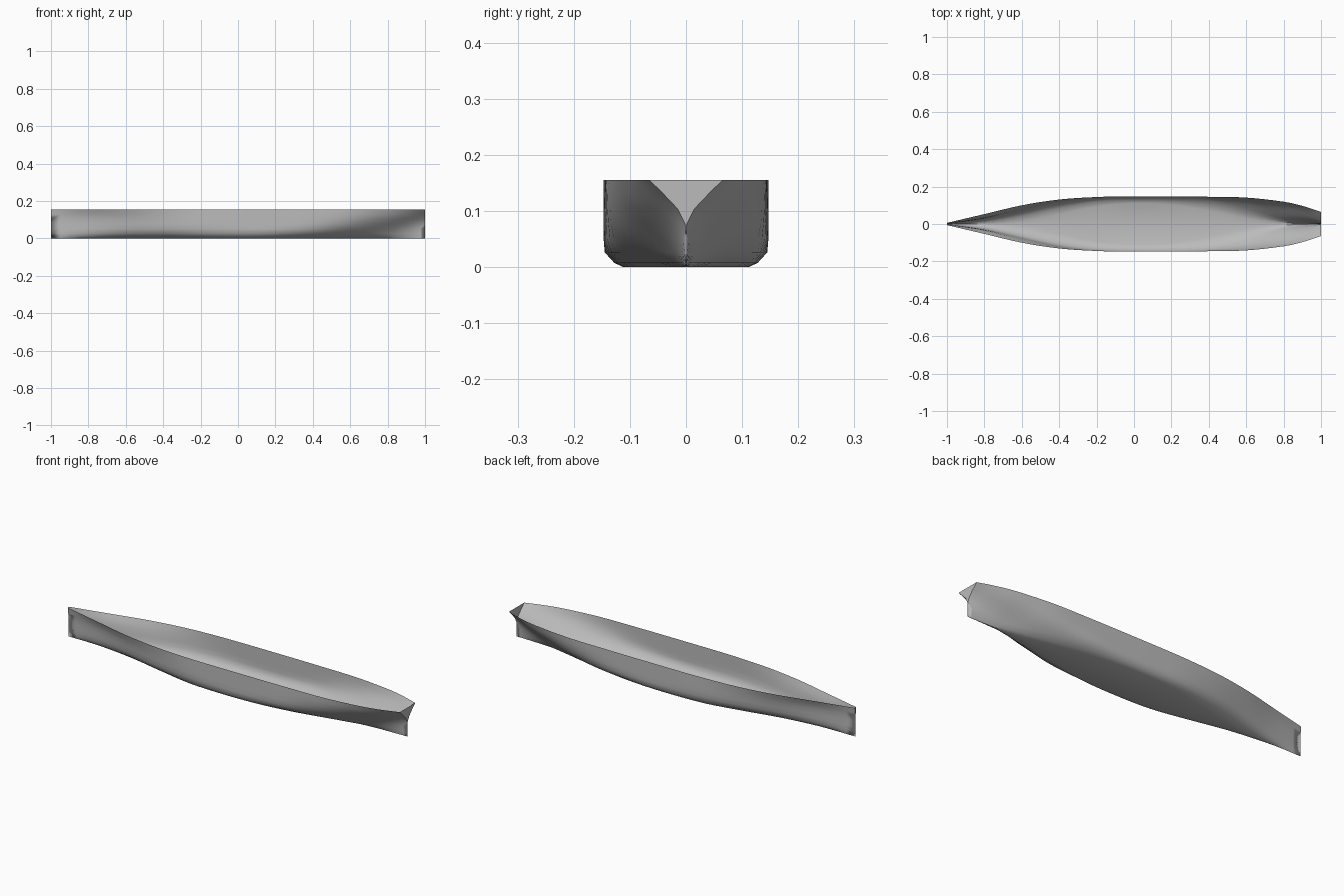
import bpy
import bmesh
import math
from mathutils import Vector

if "Cube" in bpy.data.objects:
    bpy.data.objects.remove(bpy.data.objects["Cube"], do_unlink=True)

HALF_BEAM = 0.147
HALF_BOTTOM = 0.111
DECK = 0.155
STEPS = 4

# Waterline heights as fractions of the deck height
levels = (0, .05, .17, .33, .5, .67, .83, 1)

# Station position: half-breadths from flat of bottom up to the deck edge
stations = {
    -1: (0, 0, 0, 0, 0, 0, .02, .04),
    -.8: (.02, .11, .18, .2, .21, .23, .27, .36),
    -.6: (.13, .28, .44, .5, .53, .56, .61, .68),
    -.4: (.47, .56, .73, .8, .82, .84, .86, .89),
    -.2: (.83, .81, .93, .97, .98, .98, .98, .98),
    0: (1, .87, .98, 1, 1, 1, 1, 1),
    .2: (.92, .83, .97, 1, 1, 1, 1, 1),
    .4: (.62, .66, .86, .96, .98, .99, .99, .99),
    .6: (.27, .38, .55, .74, .86, .92, .95, .96),
    .8: (.06, .11, .19, .32, .49, .65, .75, .81),
    .9: (.02, .04, .08, .14, .25, .41, .56, .66),
    1: (0, 0, 0, 0, .01, .1, .26, .44),
}


def section(x, breadths):
    """Half cross-section from the keel line out and up to the deck edge."""
    points = [Vector((x, 0, 0))]
    for i, (level, breadth) in enumerate(zip(levels, breadths)):
        beam = HALF_BEAM if i else HALF_BOTTOM
        points.append(Vector((x, breadth * beam, level * DECK)))
    return points


def blend(a, b, c, d, t):
    """Smooth curve between b and c, allowing for uneven station spacing."""
    span = c.x - b.x
    start = (c.y - a.y) / (c.x - a.x) * span
    end = (d.y - b.y) / (d.x - b.x) * span
    s = t * t * (3 - 2 * t)
    y = b.y + (c.y - b.y) * s
    y += start * t * (1 - t) ** 2 - end * t * t * (1 - t)
    return Vector((b.x + span * t, max(0, min(y, HALF_BEAM)), b.z))


def fair(sections):
    """Insert faired sections between the given stations."""
    last = len(sections) - 1
    result = []
    for i in range(last):
        group = [sections[max(0, min(k, last))] for k in range(i - 1, i + 3)]
        for step in range(STEPS):
            result.append([blend(*p, step / STEPS) for p in zip(*group)])
    return result + [sections[last]]


def end_cap(bm, row):
    """Flat plate joining an end section to the centreline."""
    centre = [bm.verts.new((v.co.x, 0, v.co.z)) for v in row[1:]]
    for i in range(len(centre) - 1):
        bm.faces.new((centre[i], row[i + 1], row[i + 2], centre[i + 1]))


# Hull shell, open at the deck, with a stem plate and a transom
bm = bmesh.new()
rows = [[bm.verts.new(p) for p in points]
        for points in fair([section(x, b) for x, b in stations.items()])]
for a, b in zip(rows, rows[1:]):
    for i in range(len(a) - 1):
        bm.faces.new((a[i], b[i], b[i + 1], a[i + 1]))
end_cap(bm, rows[0])
end_cap(bm, rows[-1])
bmesh.ops.remove_doubles(bm, verts=bm.verts, dist=0.0005)
bmesh.ops.recalc_face_normals(bm, faces=bm.faces)

# Keep the flat bottom facing outward
bm.faces.ensure_lookup_table()
bottom = min(bm.faces, key=lambda f: f.calc_center_median().z
             + abs(f.calc_center_median().x))
if bottom.normal.z > 0:
    bmesh.ops.reverse_faces(bm, faces=bm.faces)

mesh = bpy.data.meshes.new("hull")
bm.to_mesh(mesh)
bm.free()
hull = bpy.data.objects.new("hull", mesh)
bpy.context.collection.objects.link(hull)

# Plain grey paint
paint = bpy.data.materials.new("grey_paint")
paint.use_nodes = True
grey = (.5, .5, .5, 1)
paint.diffuse_color = grey
paint.node_tree.nodes["Principled BSDF"].inputs["Base Color"].default_value = grey
mesh.materials.append(paint)

# Smooth sides, then the other half
bpy.ops.object.select_all(action="DESELECT")
hull.select_set(True)
bpy.context.view_layer.objects.active = hull
bpy.ops.object.shade_smooth_by_angle(angle=math.radians(40))
mirror = hull.modifiers.new("other_side", "MIRROR")
mirror.use_axis = (False, True, False)
mirror.merge_threshold = 0.0005
